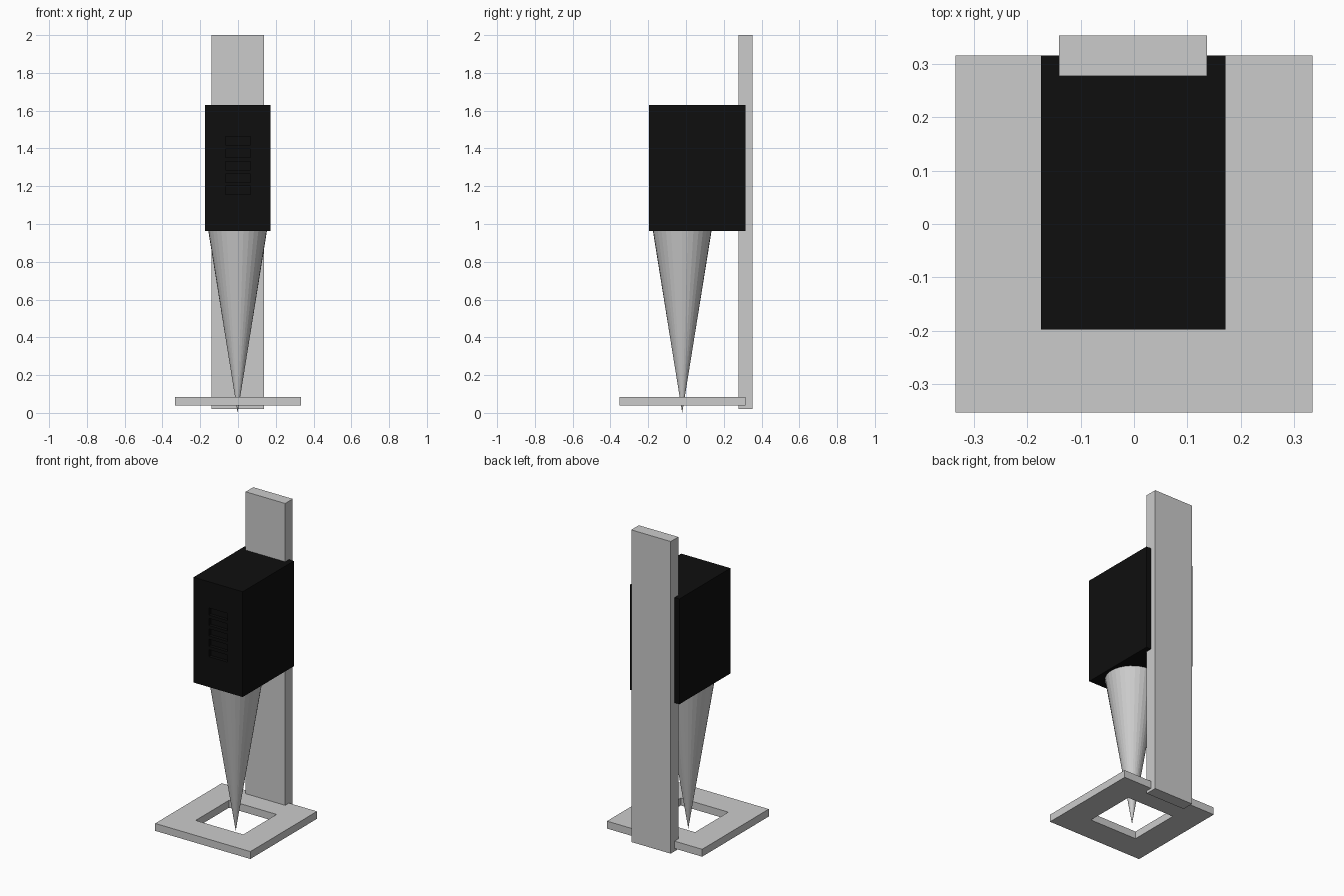
import bpy, bmesh
from mathutils import Matrix, Vector

if "Cube" in bpy.data.objects:
    bpy.data.objects.remove(bpy.data.objects["Cube"])


def material(name, value):
    m = bpy.data.materials.new(name)
    m.diffuse_color = (value, value, value, 1)
    m.use_nodes = True
    m.node_tree.nodes["Principled BSDF"].inputs["Base Color"].default_value = m.diffuse_color
    return m


grey = material("light_grey", 0.6)
black = material("black", 0.0045)


def make(name, bm, mat=None):
    bmesh.ops.recalc_face_normals(bm, faces=bm.faces)
    me = bpy.data.meshes.new(name)
    bm.to_mesh(me)
    bm.free()
    ob = bpy.data.objects.new(name, me)
    bpy.context.collection.objects.link(ob)
    if mat:
        me.materials.append(mat)
    return ob


def add_box(bm, lo, hi):
    lo, hi = Vector(lo), Vector(hi)
    bmesh.ops.create_cube(bm, size=1, matrix=Matrix.Translation((lo + hi) / 2)
                          @ Matrix.Diagonal((*(hi - lo), 1)))


def boxes(name, spans, mat=None):
    bm = bmesh.new()
    for lo, hi in spans:
        add_box(bm, lo, hi)
    return make(name, bm, mat)


def cut(target, cutter):
    mod = target.modifiers.new("cut", "BOOLEAN")
    mod.operation = "DIFFERENCE"
    mod.solver = "EXACT"
    mod.object = cutter
    cutter.hide_render = True
    cutter.hide_set(True)


# Upright rail at the back
boxes("back_column", [((-0.14, 0.277, 0.02), (0.137, 0.353, 2.0))], grey)

# Base plate with a square opening
plate = boxes("base_plate", [((-0.334, -0.353, 0.038), (0.334, 0.315, 0.085))], grey)
cut(plate, boxes("opening_cutter", [((-0.167, -0.186, 0), (0.167, 0.148, 0.2))]))

# Black housing with five shallow vent slots in front
housing = boxes("housing", [((-0.174, -0.197, 0.962), (0.171, 0.315, 1.63))], black)
slots = [((-0.067, -0.25, 1.155 + i * 0.066), (0.065, -0.177, 1.2 + i * 0.066))
         for i in range(5)]
cut(housing, boxes("vent_cutter", slots))

# Downward pointing cone
bm = bmesh.new()
bmesh.ops.create_cone(bm, cap_ends=True, segments=32, radius1=0.0, radius2=0.155,
                      depth=0.962, matrix=Matrix.Translation((-0.002, -0.02, 0.481)))
bmesh.ops.remove_doubles(bm, verts=bm.verts, dist=1e-5)
make("cone_tip", bm, grey)
